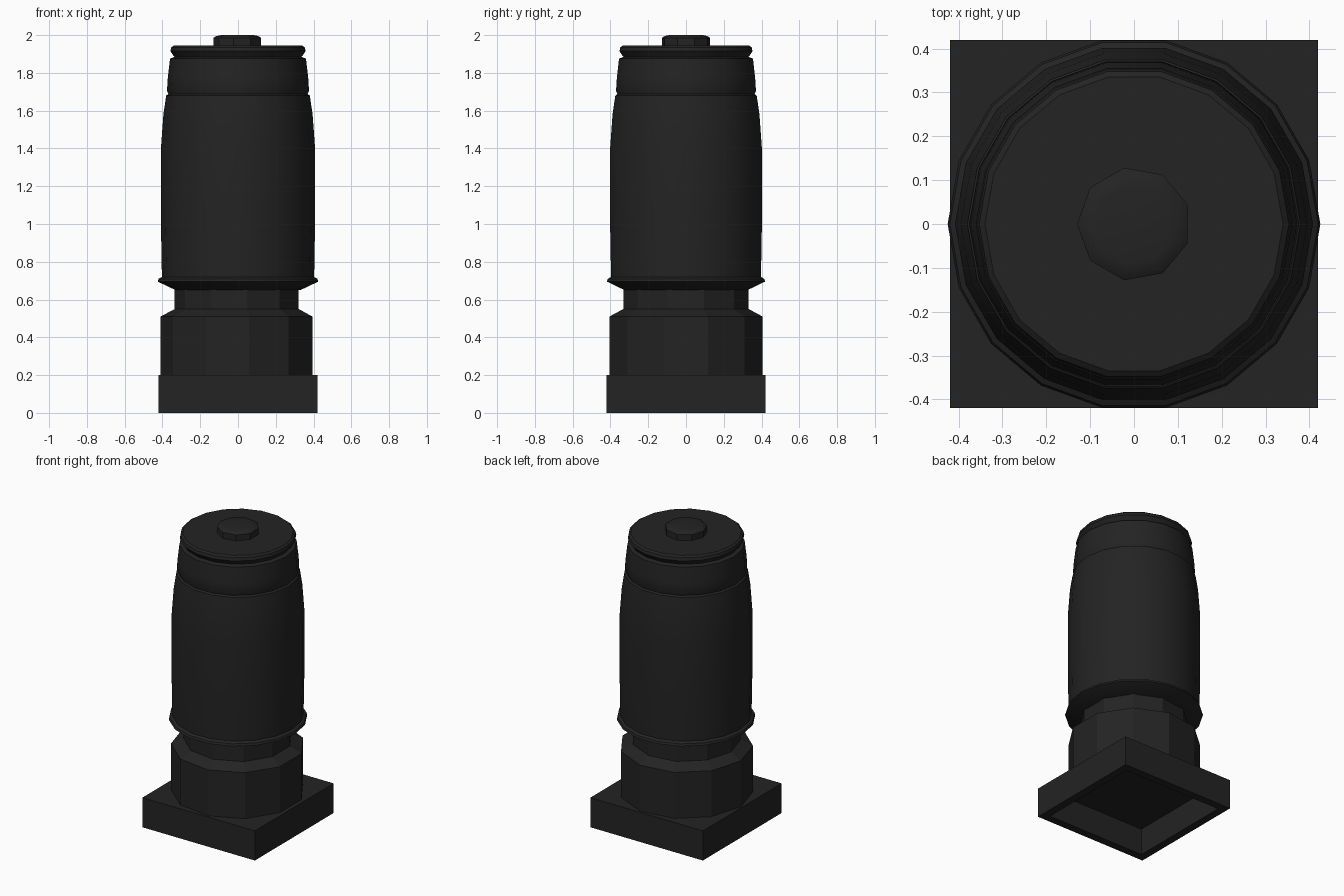
import bpy
import bmesh
import math

cube = bpy.data.objects.get("Cube")
if cube:
    bpy.data.objects.remove(cube, do_unlink=True)

black = bpy.data.materials.new("matte_black")
black.use_nodes = True
colour = (0.017, 0.017, 0.017, 1)
black.diffuse_color = colour
black.node_tree.nodes["Principled BSDF"].inputs["Base Color"].default_value = colour


def finish(name, bm, smooth_angle=None):
    """Turn a bmesh into a named, coloured object."""
    bmesh.ops.recalc_face_normals(bm, faces=bm.faces)
    mesh = bpy.data.meshes.new(name)
    bm.to_mesh(mesh)
    bm.free()
    mesh.materials.append(black)
    obj = bpy.data.objects.new(name, mesh)
    bpy.context.collection.objects.link(obj)
    if smooth_angle:
        bpy.ops.object.select_all(action='DESELECT')
        obj.select_set(True)
        bpy.context.view_layer.objects.active = obj
        bpy.ops.object.shade_smooth_by_angle(angle=math.radians(smooth_angle))
    return obj


def lathe(name, profile, sides, smooth_angle=None):
    """Capped solid of revolution from (radius, height) points; a corner faces -x."""
    bm = bmesh.new()
    rings = []
    for r, z in profile:
        ring = []
        for i in range(sides):
            a = math.pi + math.tau * i / sides
            ring.append(bm.verts.new((r * math.cos(a), r * math.sin(a), z)))
        rings.append(ring)
    for low, high in zip(rings, rings[1:]):
        for i in range(sides):
            j = (i + 1) % sides
            bm.faces.new((low[i], low[j], high[j], high[i]))
    bm.faces.new(rings[0])
    bm.faces.new(rings[-1])
    return finish(name, bm, smooth_angle)


# Square plinth, hollowed from underneath
bm = bmesh.new()
bmesh.ops.create_cube(bm, size=1)
for v in bm.verts:
    v.co = (v.co.x * 0.84, v.co.y * 0.84, (v.co.z + 0.5) * 0.2)
bm.normal_update()
bottom = [f for f in bm.faces if f.normal.z < -0.9]
bmesh.ops.inset_region(bm, faces=bottom, thickness=0.075)
hole = bmesh.ops.extrude_face_region(bm, geom=bottom)["geom"]
bmesh.ops.translate(bm, vec=(0, 0, 0.18),
                    verts=[g for g in hole if isinstance(g, bmesh.types.BMVert)])
bmesh.ops.delete(bm, geom=[f for f in bottom if f.is_valid], context='FACES_ONLY')
finish("square_base", bm)

# Faceted collar with a narrow neck
lathe("lower_collar", [(0.41, 0.195), (0.41, 0.51), (0.335, 0.55), (0.335, 0.68)], 11)

# Main barrel with flared bottom lip
lathe("barrel", [(0.33, 0.65), (0.425, 0.695), (0.42, 0.71), (0.403, 0.72),
                 (0.408, 1.0), (0.408, 1.4), (0.395, 1.58), (0.38, 1.68),
                 (0.365, 1.69)], 18, 30)

# Upper band and lid, separated by grooves
lathe("upper_band", [(0.36, 1.67), (0.376, 1.705), (0.372, 1.77),
                     (0.36, 1.875), (0.335, 1.885)], 18, 30)
lathe("lid", [(0.33, 1.875), (0.358, 1.915), (0.353, 1.935), (0.34, 1.945)], 18, 30)

# Button on top
lathe("top_button", [(0.13, 1.94), (0.13, 1.985), (0.115, 1.995), (0.09, 2.0)], 9, 30)
